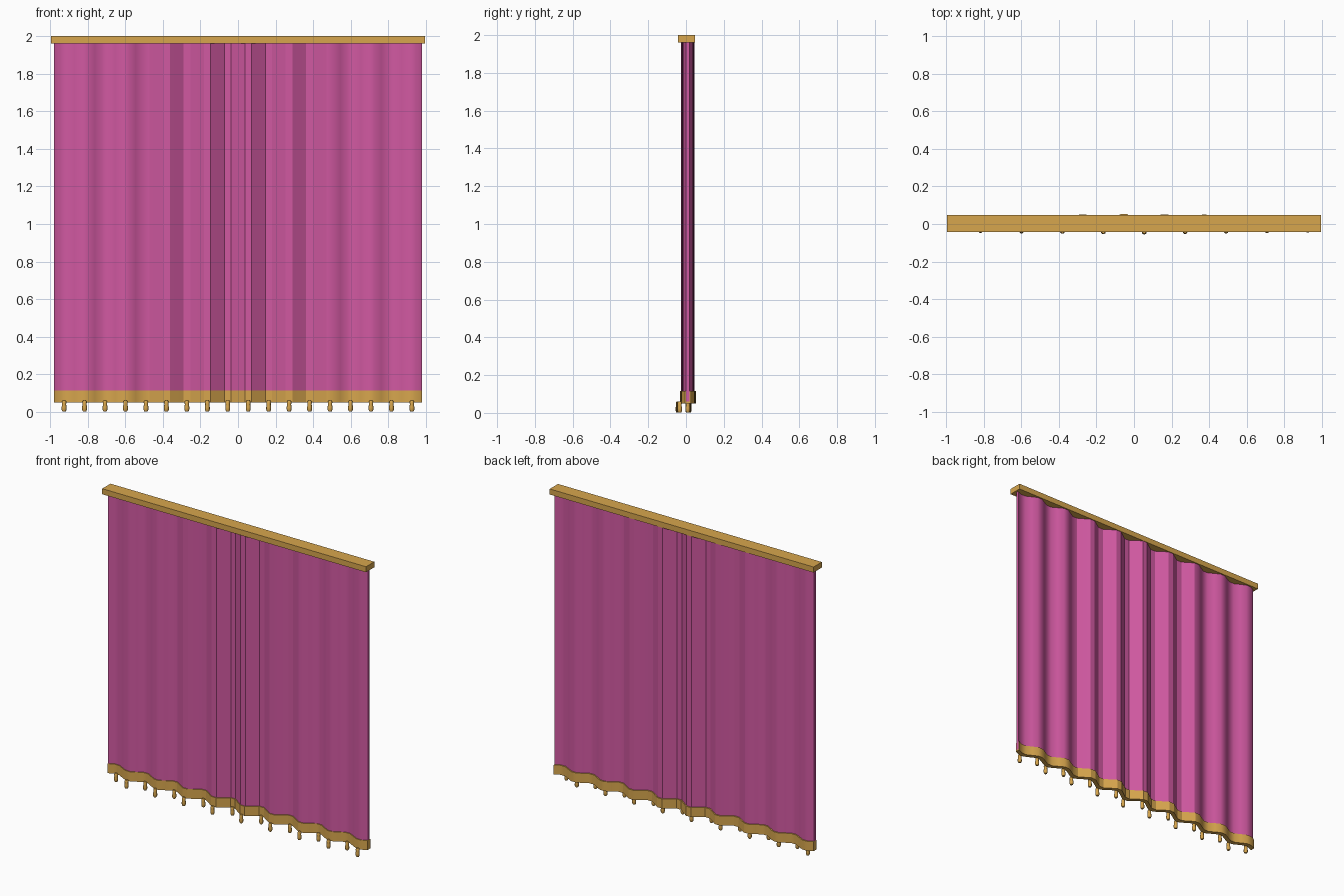
import bpy, bmesh, math

if "Cube" in bpy.data.objects:
    bpy.data.objects.remove(bpy.data.objects["Cube"])

def material(name, rgb):
    m = bpy.data.materials.new(name)
    m.diffuse_color = (*rgb, 1)
    m.use_nodes = True
    m.node_tree.nodes["Principled BSDF"].inputs["Base Color"].default_value = m.diffuse_color
    return m

pink = material("pink cloth", (0.64, 0.10, 0.36))
gold = material("gold trim", (0.68, 0.38, 0.075))

HALF, FOLDS, STEPS = 0.98, 9, 6

def wave(x):
    # pleats are deepest in the middle of the curtain
    depth = 0.031 * (1 - 0.35 * abs(x))
    return depth * math.sin(math.pi * FOLDS * (x + HALF) / HALF)

def finish(name, bm, mat, angle):
    bmesh.ops.recalc_face_normals(bm, faces=bm.faces)
    me = bpy.data.meshes.new(name)
    bm.to_mesh(me)
    bm.free()
    me.materials.append(mat)
    ob = bpy.data.objects.new(name, me)
    bpy.context.collection.objects.link(ob)
    bpy.ops.object.select_all(action='DESELECT')
    ob.select_set(True)
    bpy.context.view_layer.objects.active = ob
    if angle:
        bpy.ops.object.shade_smooth_by_angle(angle=math.radians(angle))
    return ob

def pleated(name, z0, z1, thick, y, mat):
    # closed wavy sheet between two heights
    bm = bmesh.new()
    n = FOLDS * STEPS
    rings = []
    for i in range(n + 1):
        x = -HALF + 2 * HALF * i / n
        c = y + wave(x)
        rings.append([bm.verts.new((x, c + s * thick / 2, z))
                      for s, z in ((-1, z0), (1, z0), (1, z1), (-1, z1))])
    for a, b in zip(rings, rings[1:]):
        for k in range(4):
            bm.faces.new((a[k], a[(k + 1) % 4], b[(k + 1) % 4], b[k]))
    bm.faces.new(rings[0])
    bm.faces.new(rings[-1])
    return finish(name, bm, mat, 31.5)

# cloth and hem band
pleated("curtain", 0.06, 1.965, 0.017, 0.0095, pink)
pleated("hem_band", 0.05, 0.115, 0.031, 0.0105, gold)

# top rail
bm = bmesh.new()
bmesh.ops.create_cube(bm, size=1)
for v in bm.verts:
    v.co = (v.co.x * 1.99, v.co.y * 0.089 + 0.0025, v.co.z * 0.038 + 1.981)
finish("top_rail", bm, gold, 0)

# tassels: one lathed profile at each fold crest
PROFILE = [(0.008, 0.06), (0.012, 0.053), (0.011, 0.038), (0.013, 0.026),
           (0.013, 0.012), (0.009, 0.003)]
SIDES = 10
for i in range(2 * FOLDS):
    x = -HALF + HALF * (i + 0.5) / FOLDS
    y = -0.0125 + wave(x)
    bm = bmesh.new()
    rings = [[bm.verts.new((x + r * math.cos(2 * math.pi * k / SIDES),
                            y + r * math.sin(2 * math.pi * k / SIDES), z))
              for k in range(SIDES)] for r, z in PROFILE]
    for a, b in zip(rings, rings[1:]):
        for k in range(SIDES):
            j = (k + 1) % SIDES
            bm.faces.new((a[k], a[j], b[j], b[k]))
    bm.faces.new(rings[0])
    bm.faces.new(rings[-1])
    finish(f"tassel_{i + 1}", bm, gold, 40)
